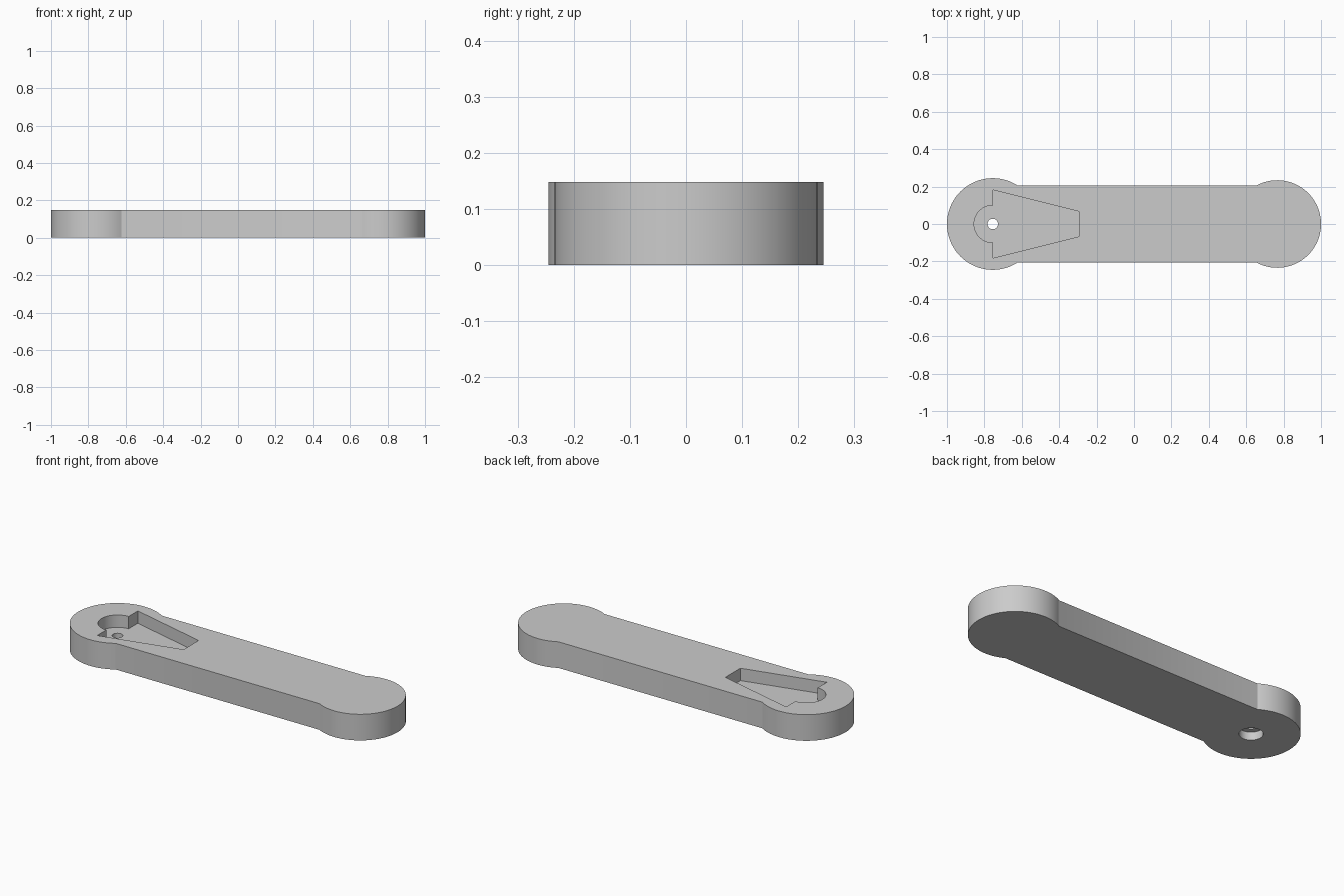
import bpy
import bmesh
from math import asin, cos, sin, pi, radians

if "Cube" in bpy.data.objects:
    bpy.data.objects.remove(bpy.data.objects["Cube"])

HEIGHT = 0.148
BIG_R, SMALL_R, HALF_WIDTH = 0.245, 0.234, 0.206
BIG_X, SMALL_X = BIG_R - 1, 1 - SMALL_R
POCKET_FLOOR, BORE_TOP = 0.078, 0.045

grey = bpy.data.materials.new("plain grey")
grey.use_nodes = True
colour = (0.6, 0.6, 0.6, 1)
grey.diffuse_color = colour
grey.node_tree.nodes["Principled BSDF"].inputs["Base Color"].default_value = colour


def arc(cx, r, start, end, steps):
    """Points along an arc centred on the x axis."""
    angles = [start + (end - start) * i / steps for i in range(steps + 1)]
    return [(cx + r * cos(a), r * sin(a)) for a in angles]


def prism(name, outline, bottom, top):
    """Extrude a counter-clockwise outline between two heights."""
    bm = bmesh.new()
    base = bm.faces.new([bm.verts.new((x, y, bottom)) for x, y in outline])
    lifted = bmesh.ops.extrude_face_region(bm, geom=[base], use_keep_orig=True)
    verts = [v for v in lifted["geom"] if isinstance(v, bmesh.types.BMVert)]
    bmesh.ops.translate(bm, verts=verts, vec=(0, 0, top - bottom))
    bmesh.ops.recalc_face_normals(bm, faces=bm.faces)
    mesh = bpy.data.meshes.new(name)
    bm.to_mesh(mesh)
    bm.free()
    mesh.materials.append(grey)
    obj = bpy.data.objects.new(name, mesh)
    bpy.context.collection.objects.link(obj)
    return obj


def circle(r):
    return arc(BIG_X, r, 0, 2 * pi, 48)[:-1]


# Arm body: a straight bar with a round boss at each end
a = asin(HALF_WIDTH / BIG_R)
b = asin(HALF_WIDTH / SMALL_R)
outline = arc(SMALL_X, SMALL_R, b - pi, pi - b, 64) + arc(BIG_X, BIG_R, a, 2 * pi - a, 64)
arm = prism("lever_arm", outline, 0, HEIGHT)

# Tapered top pocket with a rounded end, bottom counterbore and pin hole
pocket = [(BIG_X, -0.182), (-0.294, -0.067), (-0.294, 0.067), (BIG_X, 0.182)]
pocket += arc(BIG_X, 0.1, pi / 2, 3 * pi / 2, 32)
cutters = [
    prism("pocket_cutter", pocket, POCKET_FLOOR, HEIGHT + 0.1),
    prism("counterbore_cutter", circle(0.06), -0.1, BORE_TOP),
    prism("pin_hole_cutter", circle(0.028), BORE_TOP - 0.02, POCKET_FLOOR + 0.02),
]

bpy.ops.object.select_all(action="DESELECT")
arm.select_set(True)
bpy.context.view_layer.objects.active = arm
for cutter in cutters:
    cutter.hide_render = True
    cut = arm.modifiers.new(cutter.name, "BOOLEAN")
    cut.operation = "DIFFERENCE"
    cut.solver = "EXACT"
    cut.object = cutter
    bpy.ops.object.modifier_apply(modifier=cut.name)
    bpy.data.objects.remove(cutter)

bpy.ops.object.shade_smooth_by_angle(angle=radians(30))
